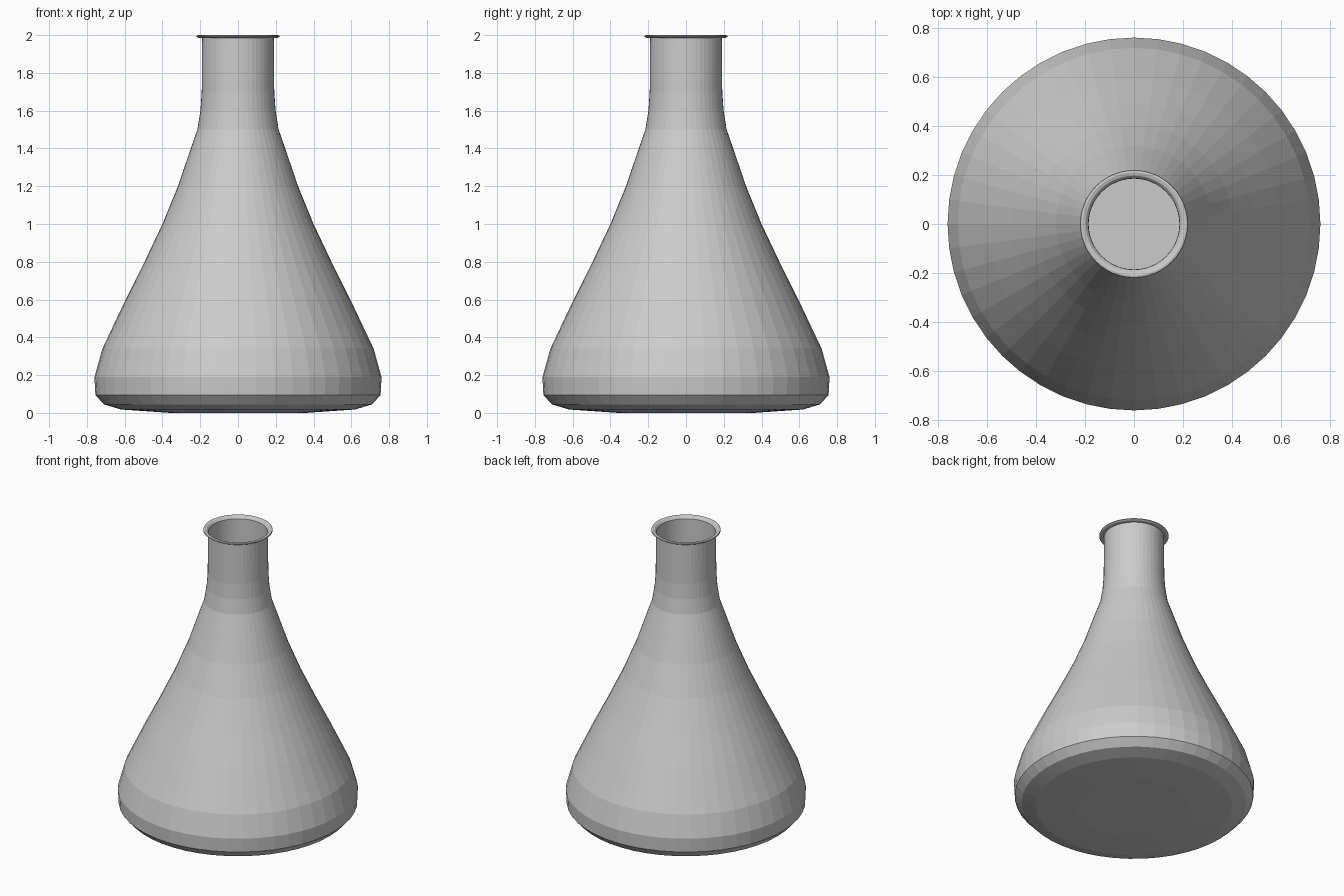
import bpy, bmesh
from math import cos, sin, pi

if "Cube" in bpy.data.objects:
    bpy.data.objects.remove(bpy.data.objects["Cube"])

SIDES = 48


def lathe(name, profile):
    """Spin (radius, z) points around z; radius 0 makes a pole."""
    bm = bmesh.new()
    rings = []
    for r, z in profile:
        if r == 0:
            rings.append([bm.verts.new((0, 0, z))])
        else:
            rings.append([bm.verts.new((r * cos(2 * pi * i / SIDES), r * sin(2 * pi * i / SIDES), z))
                          for i in range(SIDES)])
    for a, b in zip(rings, rings[1:]):
        for i in range(SIDES):
            j = (i + 1) % SIDES
            if len(a) == 1:
                bm.faces.new((a[0], b[j], b[i]))
            elif len(b) == 1:
                bm.faces.new((a[i], a[j], b[0]))
            else:
                bm.faces.new((a[i], a[j], b[j], b[i]))
    bmesh.ops.recalc_face_normals(bm, faces=bm.faces[:])
    mesh = bpy.data.meshes.new(name)
    bm.to_mesh(mesh)
    bm.free()
    obj = bpy.data.objects.new(name, mesh)
    bpy.context.collection.objects.link(obj)
    return obj


# Outer wall: rounded base, conical body, straight neck
outer = [(0.36, 0.0), (0.62, 0.018), (0.71, 0.045), (0.755, 0.095), (0.76, 0.19),
         (0.718, 0.34), (0.595, 0.60), (0.495, 0.80), (0.40, 1.0), (0.318, 1.2),
         (0.25, 1.4), (0.215, 1.5), (0.199, 1.6), (0.192, 1.7), (0.19, 1.985)]
# Flared lip
lip = [(0.212, 1.986), (0.22, 1.992), (0.218, 1.998), (0.21, 2.0), (0.197, 1.996), (0.186, 1.983)]
# Inner wall follows the outer one, just inside it
inner = [(r - 0.007, z + (0.008 if z < 0.1 else 0)) for r, z in reversed(outer[:-1])]

lathe("flask", [(0, 0)] + outer + lip + inner + [(0, 0.008)])
